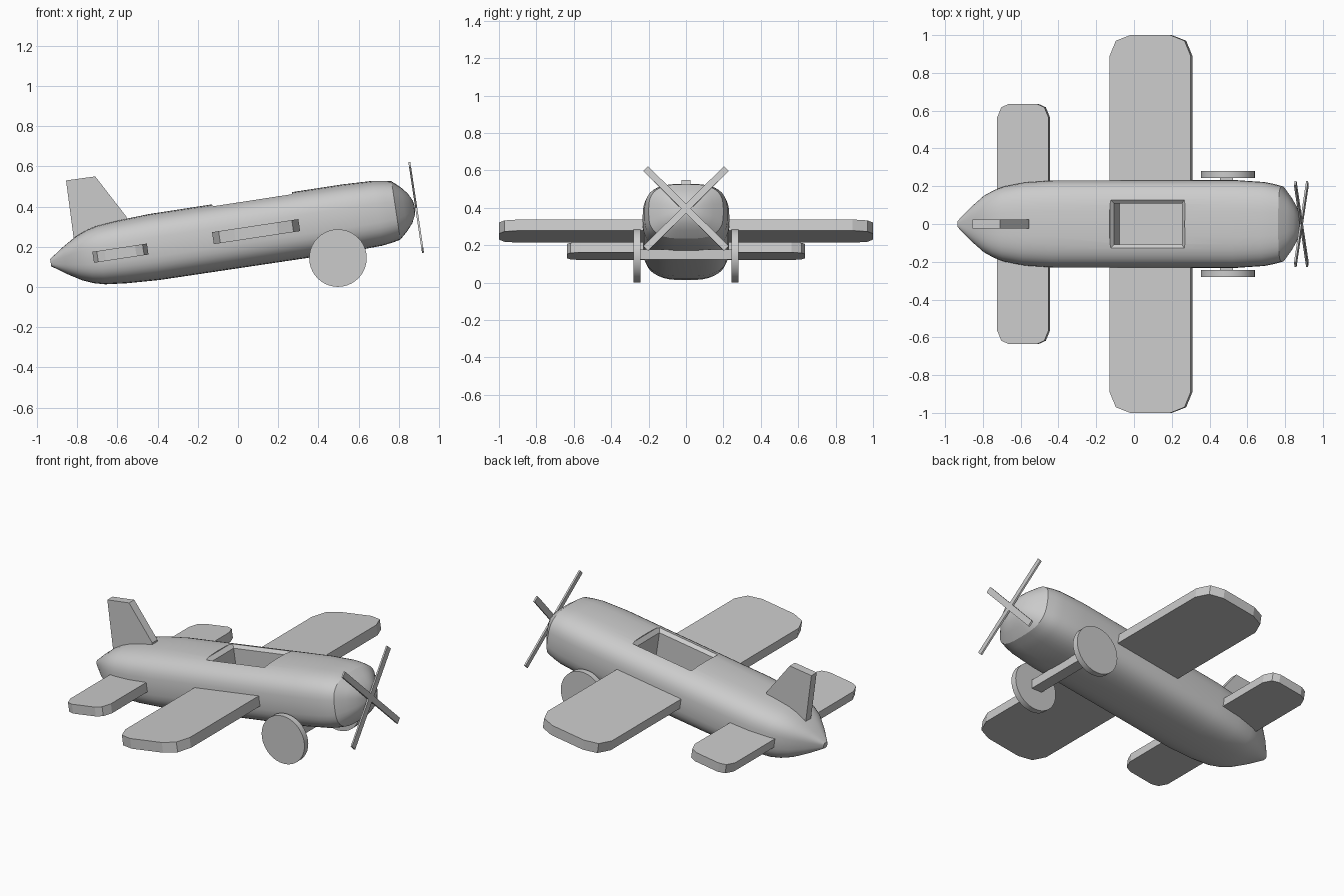
import bpy, bmesh, math
from mathutils import Matrix, Vector

if "Cube" in bpy.data.objects:
    bpy.data.objects.remove(bpy.data.objects["Cube"])

# Whole aircraft sits nose-up on its wheels
TILT = Matrix.Translation((0, 0, 0.262)) @ Matrix.Rotation(math.radians(-8.6), 4, 'Y')


def make(name, bm, matrix=TILT, smooth=None):
    bmesh.ops.transform(bm, matrix=matrix, verts=bm.verts)
    bmesh.ops.recalc_face_normals(bm, faces=bm.faces)
    me = bpy.data.meshes.new(name)
    bm.to_mesh(me)
    bm.free()
    ob = bpy.data.objects.new(name, me)
    bpy.context.collection.objects.link(ob)
    if smooth:
        shade(ob, smooth)
    return ob


def select(ob):
    bpy.ops.object.select_all(action='DESELECT')
    bpy.context.view_layer.objects.active = ob
    ob.select_set(True)


def shade(ob, angle):
    select(ob)
    bpy.ops.object.shade_smooth_by_angle(angle=math.radians(angle))


def loft(rings):
    bm = bmesh.new()
    loops = [[bm.verts.new(p) for p in r] for r in rings]
    n = len(loops[0])
    for a, b in zip(loops, loops[1:]):
        for i in range(n):
            j = (i + 1) % n
            bm.faces.new((a[i], a[j], b[j], b[i]))
    bm.faces.new(loops[0])
    bm.faces.new(loops[-1])
    return bm


def box(size, matrix):
    bm = bmesh.new()
    bmesh.ops.create_cube(bm, size=1, matrix=matrix @ Matrix.Diagonal((*size, 1)))
    return bm


# Fuselage: rounded-square sections lofted from tail to nose
def section(u, hw, hh, n=40, e=2 / 3):
    pts = []
    for i in range(n):
        t = 2 * math.pi * i / n
        c, s = math.cos(t), math.sin(t)
        pts.append((u, hw * math.copysign(abs(c) ** e, c), hh * math.copysign(abs(s) ** e, s)))
    return pts


stations = [(-.942, .018, .018), (-.87, .09, .068), (-.80, .15, .11), (-.745, .18, .133),
            (-.69, .20, .147), (-.58, .221, .158), (-.42, .231, .166), (.55, .232, .168),
            (.70, .222, .163), (.75, .212, .156), (.794, .20, .147), (.835, .147, .11),
            (.865, .098, .075), (.884, .048, .037), (.889, .01, .008)]
body = make("fuselage", loft([section(*s) for s in stations]))


# Cockpit recess with a flared rim
def rect(w, u0, u1, y):
    return [(u0, -y, w), (u1, -y, w), (u1, y, w), (u0, y, w)]


cutter = make("cockpit_cutter", loft([rect(-.04, -.085, .277, .108), rect(.14, -.085, .277, .108),
                                      rect(.162, -.105, .297, .133), rect(.25, -.105, .297, .133)]))
cutter.hide_render = True
mod = body.modifiers.new("cockpit", 'BOOLEAN')
mod.operation, mod.solver, mod.object = 'DIFFERENCE', 'EXACT', cutter
select(body)
bpy.ops.object.modifier_apply(modifier=mod.name)
bpy.data.objects.remove(cutter)
shade(body, 28)


# Wings and tailplane: flat plates with clipped tips
def plate(name, u0, u1, root, tip, w, thick, corner):
    d1, d2, e1, e2 = corner
    outline = [(u0, root), (u0, tip - e1), (u0 + d1, tip - e2), (u0 + d2, tip),
               (u1 - d2, tip), (u1 - d1, tip - e2), (u1, tip - e1), (u1, root)]
    for side, label in ((1, "left"), (-1, "right")):
        make(f"{label}_{name}", loft([[(u, side * y, w + k * thick / 2) for u, y in outline]
                                      for k in (-1, 1)]))


plate("wing", -.126, .308, .20, 1.0, 0, .06, (.033, .11, .11, .03))
plate("tailplane", -.729, -.455, .14, .635, -.005, .055, (.022, .06, .07, .017))

# Tail fin (profile read directly in world x, z)
fin = [(-.855, .53), (-.71, .55), (-.555, .35), (-.56, .24), (-.81, .19)]
make("tail_fin", loft([[(x, y, z) for x, z in fin] for y in (-.025, .025)]), Matrix())

# Undercarriage
make("axle", box((.07, .5, .052), Matrix.Translation((.49, 0, .15))), Matrix())
for side, label in ((1, "left"), (-1, "right")):
    bm = bmesh.new()
    bmesh.ops.create_cone(bm, cap_ends=True, segments=40, radius1=.143, radius2=.143, depth=.036)
    make(f"{label}_wheel", bm,
         Matrix.Translation((.497, side * .262, .144)) @ Matrix.Rotation(math.pi / 2, 4, 'X'), 30)

# Propeller: two crossed blades
for i, ang in enumerate((45, -45)):
    m = Matrix.Translation((.896, 0, 0)) @ Matrix.Rotation(math.radians(ang), 4, 'X')
    make(f"propeller_blade_{i + 1}", box((.01, .61, .036), m))
